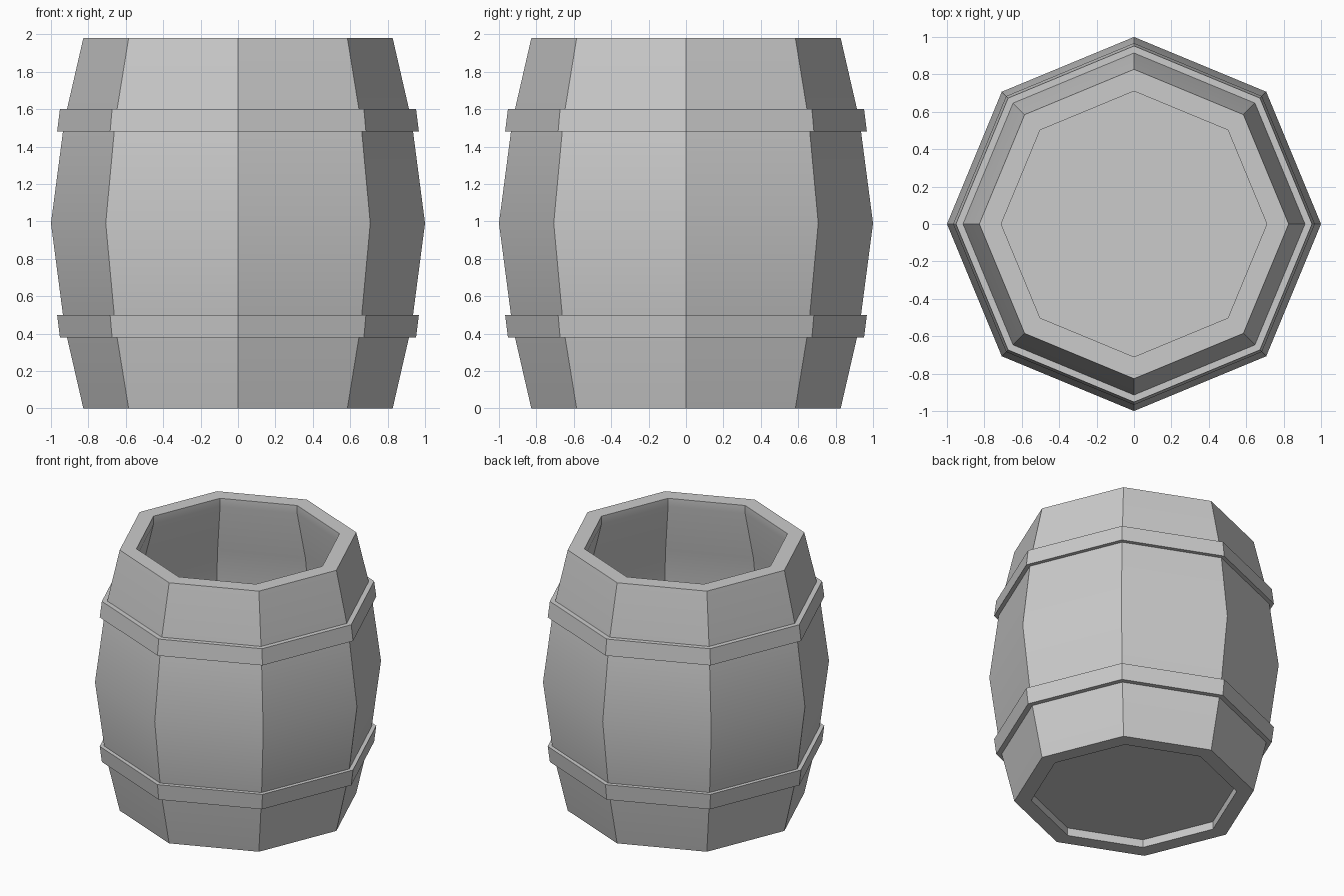
import bpy, bmesh, math

if "Cube" in bpy.data.objects:
    bpy.data.objects.remove(bpy.data.objects["Cube"])

SIDES = 8
HEIGHT = 1.98


def lathe(name, profile):
    """Spin a closed (radius, z) profile into an eight-sided ring."""
    bm = bmesh.new()
    rings = []
    for i in range(SIDES):
        a = 2 * math.pi * i / SIDES
        rings.append([bm.verts.new((r * math.cos(a), r * math.sin(a), z)) for r, z in profile])
    n = len(profile)
    for i in range(SIDES):
        p, q = rings[i], rings[(i + 1) % SIDES]
        for j in range(n):
            k = (j + 1) % n
            bm.faces.new((p[j], q[j], q[k], p[k]))
    bmesh.ops.recalc_face_normals(bm, faces=bm.faces)
    mesh = bpy.data.meshes.new(name)
    bm.to_mesh(mesh)
    bm.free()
    obj = bpy.data.objects.new(name, mesh)
    bpy.context.collection.objects.link(obj)
    bpy.ops.object.select_all(action='DESELECT')
    obj.select_set(True)
    bpy.context.view_layer.objects.active = obj
    bpy.ops.object.shade_smooth_by_angle(angle=math.radians(30))
    return obj


def flip(profile):
    return [(r, HEIGHT - z) for r, z in profile]


# Hollow wall: bulging outside, straight lip at both inner rims
outer = [(0.827, 0), (0.928, 0.44), (1.0, 0.99), (0.928, 1.54), (0.827, HEIGHT)]
inner = [(0.71, HEIGHT), (0.71, 1.92), (0.81, 1.54), (0.88, 0.99), (0.81, 0.44),
         (0.71, 0.06), (0.71, 0)]
lathe("barrel_wall", outer + inner)

# Two hoops, mirrored about mid height
hoop = [(0.90, 0.38), (0.952, 0.38), (0.967, 0.50), (0.92, 0.50)]
lathe("lower_hoop", hoop)
lathe("upper_hoop", flip(hoop))

# Recessed floor
bpy.ops.mesh.primitive_cylinder_add(vertices=SIDES, radius=0.715, depth=0.02,
                                    location=(0, 0, 0.07),
                                    rotation=(0, 0, math.pi / SIDES * 2))
bpy.context.object.name = "barrel_floor"
